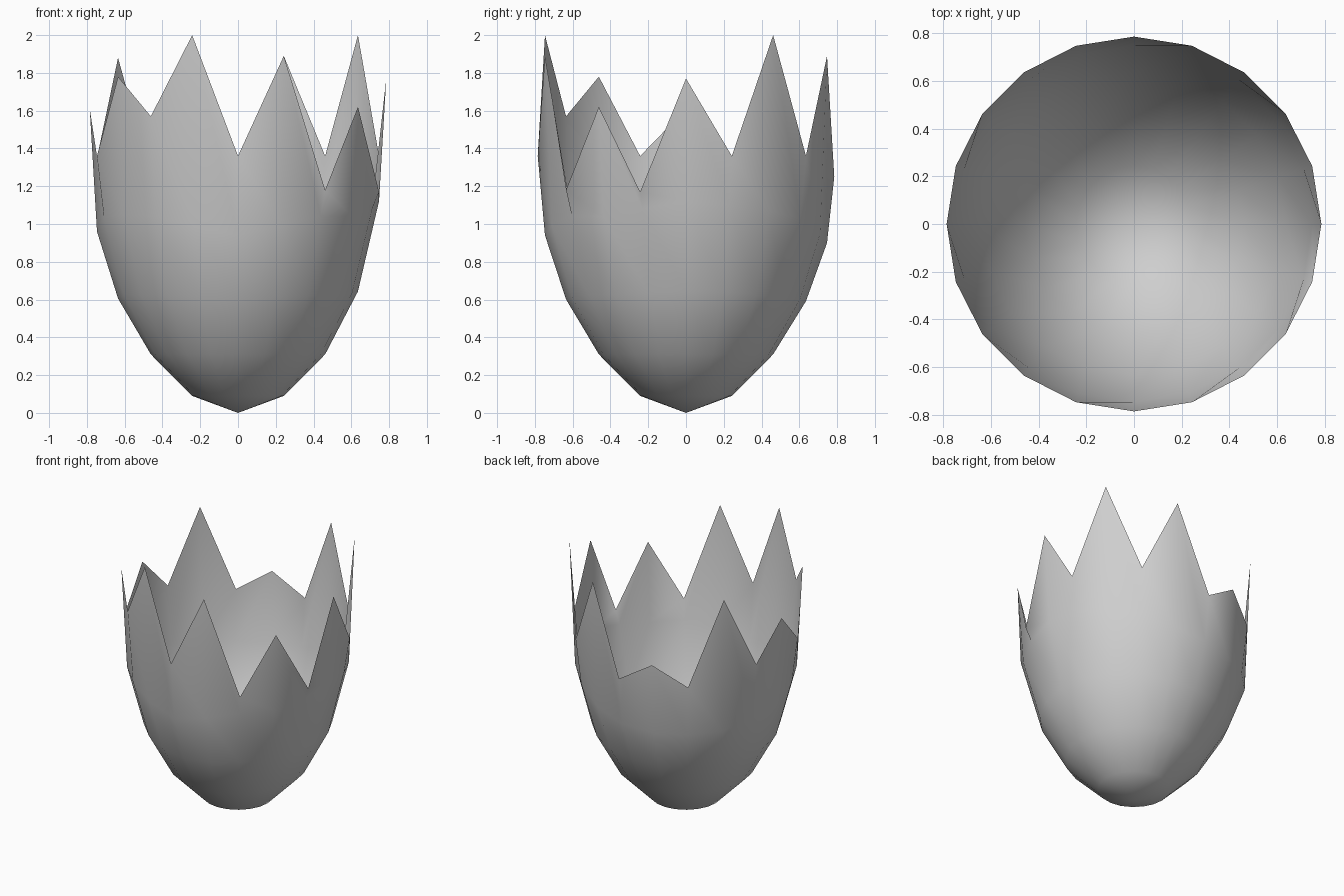
import bpy
import bmesh
import math

cube = bpy.data.objects.get("Cube")
if cube:
    bpy.data.objects.remove(cube)

SIDES = 20
RADIUS = 0.785
STEP = math.tau / SIDES

# Broken rim: alternating valleys and peaks, starting at the front, turning to +x
valleys = [1.36, 1.18, 1.17, 1.36, 1.36, 1.25, 1.25, 1.35, 1.36, 1.57]
peaks = [1.89, 1.62, 1.77, 2.0, 1.89, 1.4, 1.88, 1.61, 1.78, 2.0]
rim = [z for pair in zip(valleys, peaks) for z in pair]

# Uneven ring below the rim
upper = [.94, .99, 1.04, 1.04, 1.08, 1.12, 1.1, 1.07, 1.03, .95,
         .9, .88, .88, .89, .93, .96, 1.04, 1.045, 1.04, .99]
middle = [0.38 + 0.235 * z for z in upper]
heights = [[0.09] * SIDES, [0.31] * SIDES, middle, upper, rim]

# Half-egg shell, ring by ring from the bottom pole
bm = bmesh.new()
pole = bm.verts.new((0, 0, 0))
rings = []
for k, ring_heights in enumerate(heights, 1):
    r = RADIUS * math.sin(k * STEP)
    rings.append([bm.verts.new((r * math.sin(i * STEP), -r * math.cos(i * STEP), z))
                  for i, z in enumerate(ring_heights)])

for i in range(SIDES):
    j = (i + 1) % SIDES
    bm.faces.new((pole, rings[0][j], rings[0][i]))
    for low, high in zip(rings, rings[1:]):
        bm.faces.new((low[i], low[j], high[i]))
        bm.faces.new((low[j], high[j], high[i]))
for face in bm.faces:
    face.smooth = True
bm.normal_update()

mesh = bpy.data.meshes.new("cracked_eggshell")
bm.to_mesh(mesh)
bm.free()
shell = bpy.data.objects.new("cracked_eggshell", mesh)
bpy.context.collection.objects.link(shell)

# Plain shell colour
mat = bpy.data.materials.new("shell_grey")
mat.use_nodes = True
colour = (0.62, 0.62, 0.62, 1)
mat.diffuse_color = colour
mat.node_tree.nodes["Principled BSDF"].inputs["Base Color"].default_value = colour
mesh.materials.append(mat)
